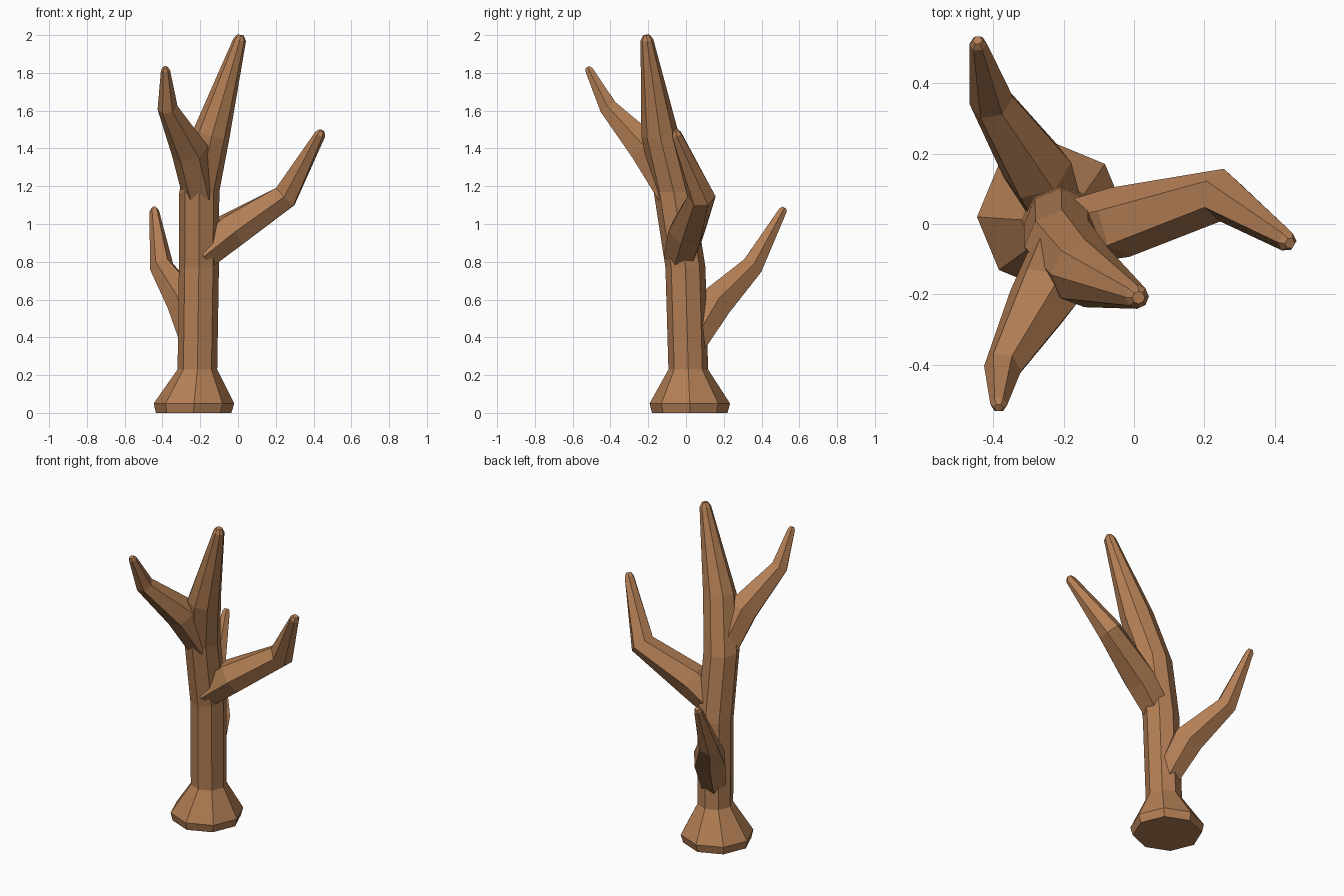
import bpy, bmesh, math
from mathutils import Vector

if "Cube" in bpy.data.objects:
    bpy.data.objects.remove(bpy.data.objects["Cube"])

bark = bpy.data.materials.new("bark")
bark.diffuse_color = (0.45, 0.21, 0.09, 1)
bark.use_nodes = True
bark.node_tree.nodes["Principled BSDF"].inputs["Base Color"].default_value = bark.diffuse_color


def limb(name, rings, sides, ref, flat=0):
    """Tapered tube through (x, y, z, radius) rings; the first `flat` rings stay level."""
    bm = bmesh.new()
    pts = [Vector(r[:3]) for r in rings]
    loops = []
    for i, p in enumerate(pts):
        a = (p - pts[i - 1]).normalized() if i else Vector()
        b = (pts[i + 1] - p).normalized() if i < len(pts) - 1 else Vector()
        d = Vector((0, 0, 1)) if i < flat else (a + b).normalized()
        u = (Vector(ref) - d * d.dot(Vector(ref))).normalized()
        v = d.cross(u)
        loop = []
        for k in range(sides):
            t = 2 * math.pi * k / sides
            loop.append(bm.verts.new(p + (u * math.cos(t) + v * math.sin(t)) * rings[i][3]))
        loops.append(loop)
    for lo, hi in zip(loops, loops[1:]):
        for k in range(sides):
            n = (k + 1) % sides
            bm.faces.new((lo[k], lo[n], hi[n], hi[k]))
    bm.faces.new(loops[0][::-1])
    bm.faces.new(loops[-1])
    bmesh.ops.recalc_face_normals(bm, faces=bm.faces)
    me = bpy.data.meshes.new(name)
    bm.to_mesh(me)
    bm.free()
    me.materials.append(bark)
    ob = bpy.data.objects.new(name, me)
    bpy.context.collection.objects.link(ob)
    return ob


# Trunk with flared foot, leaning into the tallest limb
trunk = limb("tree_trunk", [
    (-0.235, 0.02, 0, 0.20), (-0.233, 0.02, 0.05, 0.213),
    (-0.215, 0.012, 0.23, 0.105), (-0.207, -0.003, 0.77, 0.106),
    (-0.205, -0.065, 1.17, 0.106), (-0.14, -0.14, 1.48, 0.098),
    (0.009, -0.207, 1.975, 0.034), (0.013, -0.209, 2.0, 0.018)], 8, (1, 0, 0), 5)

# Branches: right, upper front, lower back
branches = [
    limb("right_branch", [
        (-0.20, -0.03, 0.83, 0.09), (-0.04, 0.005, 0.965, 0.102),
        (0.25, 0.082, 1.145, 0.075), (0.435, -0.05, 1.475, 0.029),
        (0.443, -0.055, 1.495, 0.016)], 6, (0, 0.4, 1)),
    limb("upper_branch", [
        (-0.20, -0.07, 1.16, 0.095), (-0.255, -0.205, 1.39, 0.10),
        (-0.373, -0.41, 1.615, 0.054), (-0.384, -0.513, 1.815, 0.024),
        (-0.385, -0.522, 1.83, 0.013)], 6, (1, 0, 0)),
    limb("lower_branch", [
        (-0.22, 0.03, 0.36, 0.08), (-0.275, 0.155, 0.58, 0.102),
        (-0.405, 0.35, 0.775, 0.064), (-0.443, 0.512, 1.07, 0.025),
        (-0.444, 0.522, 1.085, 0.014)], 6, (1, 0, 0))]

# Fuse the branches into one skin
for b in branches:
    m = trunk.modifiers.new(b.name, 'BOOLEAN')
    m.operation = 'UNION'
    m.solver = 'EXACT'
    m.object = b
bpy.context.view_layer.update()
dg = bpy.context.evaluated_depsgraph_get()
trunk.data = bpy.data.meshes.new_from_object(trunk.evaluated_get(dg))
trunk.modifiers.clear()
for b in branches:
    bpy.data.objects.remove(b)
